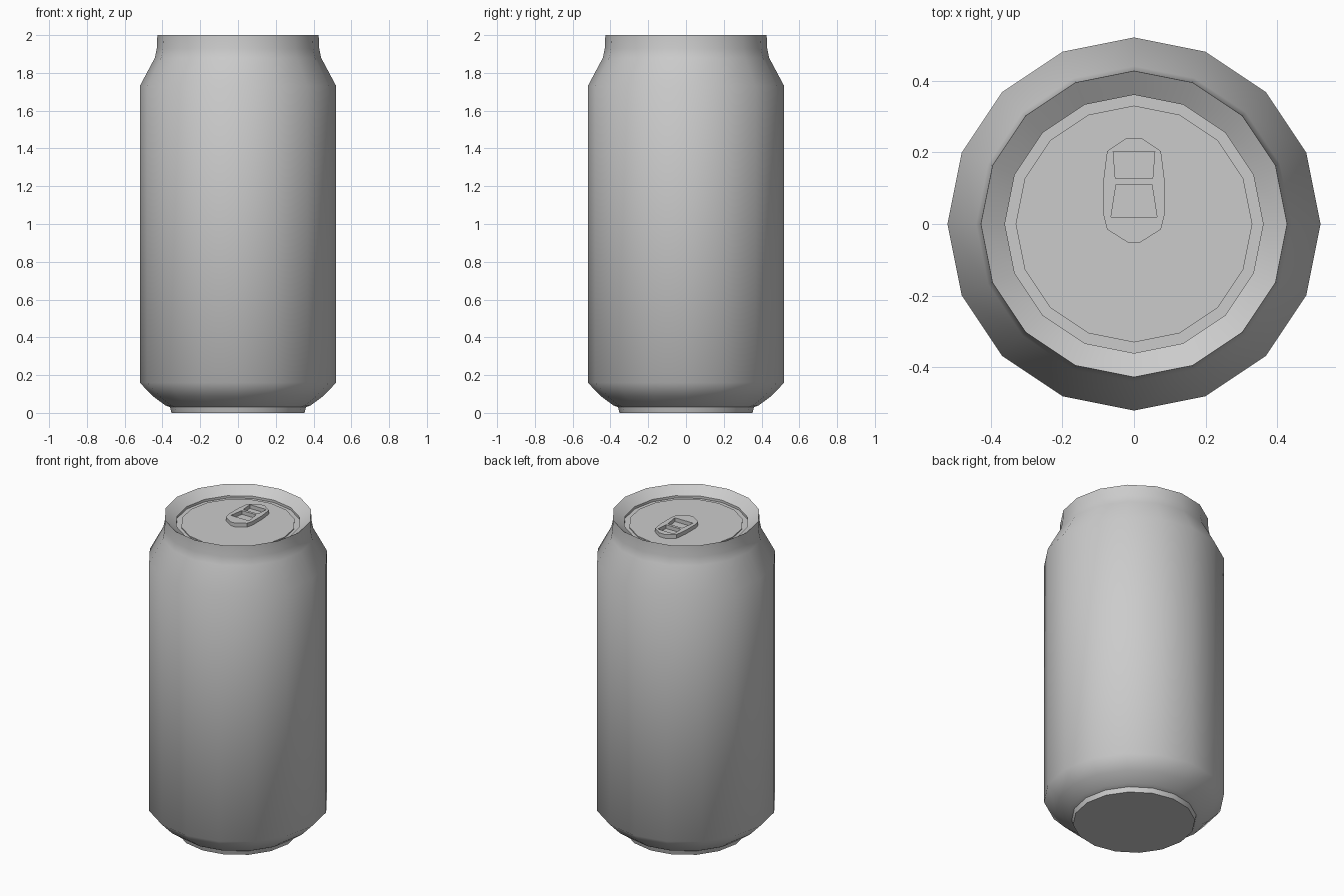
import bpy, bmesh, math

if "Cube" in bpy.data.objects:
    bpy.data.objects.remove(bpy.data.objects["Cube"])

SIDES = 16


def lathe(name, profile, smooth=50):
    """Revolve (radius, z) points around z; caps where the radius is 0."""
    bm = bmesh.new()
    verts = [bm.verts.new((r, 0, z)) for r, z in profile]
    edges = [bm.edges.new(pair) for pair in zip(verts, verts[1:])]
    bmesh.ops.spin(bm, geom=verts + edges, cent=(0, 0, 0), axis=(0, 0, 1),
                   angle=math.tau, steps=SIDES, use_duplicate=False)
    bmesh.ops.remove_doubles(bm, verts=bm.verts, dist=0.0005)
    bmesh.ops.recalc_face_normals(bm, faces=bm.faces)
    mesh = bpy.data.meshes.new(name)
    bm.to_mesh(mesh)
    bm.free()
    ob = bpy.data.objects.new(name, mesh)
    bpy.context.collection.objects.link(ob)
    activate(ob)
    bpy.ops.object.shade_smooth_by_angle(angle=math.radians(smooth))
    return ob


def activate(ob):
    bpy.ops.object.select_all(action='DESELECT')
    ob.select_set(True)
    bpy.context.view_layer.objects.active = ob


def mirrored(half):
    """Close an outline from its right half, listed top to bottom."""
    return half + [(-x, y) for x, y in reversed(half)]


# Can: flat base, foot, body, shoulder, rim, inner slope and recessed lid
lathe("can_body", [
    (0, 0), (0.352, 0), (0.36, 0.03), (0.385, 0.04), (0.45, 0.088),
    (0.52, 0.16), (0.52, 1.73), (0.44, 1.88), (0.43, 1.93), (0.427, 2.0),
    (0.36, 1.955), (0.36, 1.94), (0.33, 1.94), (0.33, 1.947), (0, 1.947)])

# Pull tab: flat plate with two openings
plate = [(0.02, 0.24), (0.075, 0.203), (0.085, 0.125), (0.085, 0.025),
         (0.075, -0.015), (0.015, -0.053)]
upper_hole = [(0.058, 0.202), (0.052, 0.127)]
lower_hole = [(0.05, 0.11), (0.064, 0.02)]

curve = bpy.data.curves.new("pull_tab", 'CURVE')
curve.dimensions = '2D'
curve.fill_mode = 'BOTH'
curve.extrude = 0.012
for half in (plate, upper_hole, lower_hole):
    points = mirrored(half)
    spline = curve.splines.new('POLY')
    spline.points.add(len(points) - 1)
    for p, (x, y) in zip(spline.points, points):
        p.co = (x, y, 0, 1)
    spline.use_cyclic_u = True
tab = bpy.data.objects.new("pull_tab", curve)
tab.location.z = 1.959
bpy.context.collection.objects.link(tab)
activate(tab)
bpy.ops.object.convert(target='MESH')
bpy.ops.object.shade_flat()
